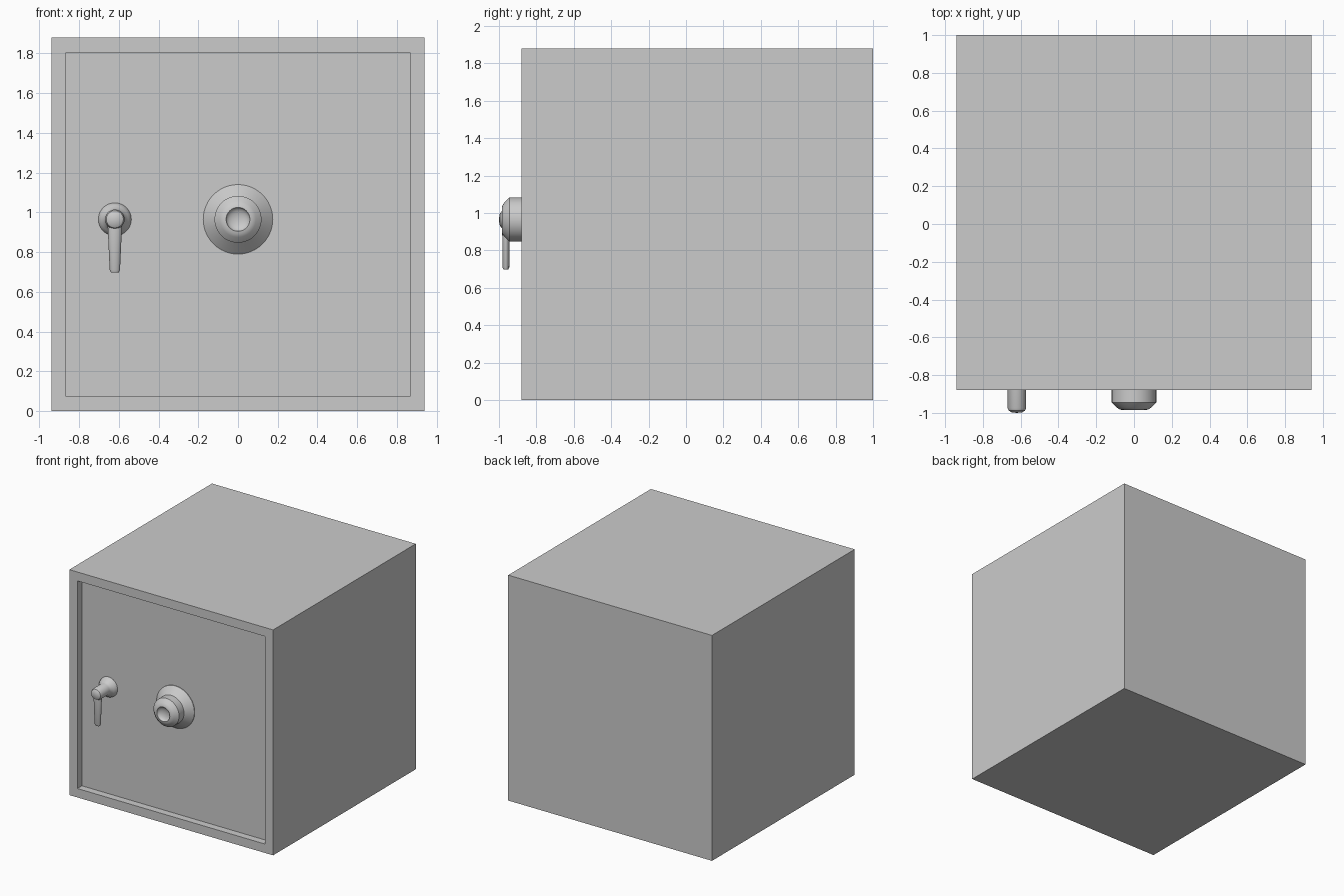
import bpy, bmesh, math
from mathutils import Matrix

if "Cube" in bpy.data.objects:
    bpy.data.objects.remove(bpy.data.objects["Cube"])

grey = bpy.data.materials.new("plain_grey")
grey.diffuse_color = (0.6, 0.6, 0.6, 1)
grey.use_nodes = True
grey.node_tree.nodes["Principled BSDF"].inputs["Base Color"].default_value = grey.diffuse_color

FRONT, DOOR = -0.88, -0.82   # front rim and recessed door planes
HUB_Z = 0.965                # height of dial and handle


def finish(name, bm, smooth=None):
    bmesh.ops.recalc_face_normals(bm, faces=bm.faces)
    mesh = bpy.data.meshes.new(name)
    bm.to_mesh(mesh)
    bm.free()
    mesh.materials.append(grey)
    ob = bpy.data.objects.new(name, mesh)
    bpy.context.collection.objects.link(ob)
    if smooth:
        bpy.ops.object.select_all(action='DESELECT')
        ob.select_set(True)
        bpy.context.view_layer.objects.active = ob
        bpy.ops.object.shade_smooth_by_angle(angle=math.radians(smooth))
    return ob


def turned(name, x, profile, smooth=30, n=48):
    """Spin (radius, y) points round a y-directed axis at (x, HUB_Z)."""
    bm = bmesh.new()
    verts = [bm.verts.new((x + r, y, HUB_Z)) for r, y in profile]
    edges = [bm.edges.new(p) for p in zip(verts, verts[1:])]
    bmesh.ops.spin(bm, geom=verts + edges, cent=(x, 0, HUB_Z), axis=(0, 1, 0),
                   angle=math.tau, steps=n, use_merge=False)
    bmesh.ops.remove_doubles(bm, verts=bm.verts, dist=0.0001)
    return finish(name, bm, smooth)


# Cabinet: box with the door panel inset and pushed back
bm = bmesh.new()
bmesh.ops.create_cube(bm, size=1.88, matrix=Matrix.Translation((0, 0.06, 0.94)))
front = min(bm.faces, key=lambda f: f.calc_center_median().y)
bmesh.ops.inset_region(bm, faces=[front], thickness=0.105)
panel = bmesh.ops.extrude_discrete_faces(bm, faces=[front])["faces"]
bmesh.ops.translate(bm, verts=panel[0].verts, vec=(0, DOOR - FRONT, 0))
finish("cabinet", bm)

# Combination dial: flared skirt, knob with bevelled rim and dished face
dish = [(0.06 * math.cos(t), -0.985 + 0.03 * math.sin(t))
        for t in (i * math.pi / 12 for i in range(7))]
turned("dial", 0, [(0, DOOR), (0.175, DOOR), (0.175, DOOR - 0.005), (0.118, FRONT),
                   (0.118, -0.945), (0.09, -0.972), (0.075, -0.982)] + dish)

# Handle post: flared foot narrowing to a domed spindle
HX = -0.62
turned("handle_post", HX, [(0, DOOR), (0.083, DOOR), (0.08, -0.832), (0.068, -0.848),
                           (0.054, -0.864), (0.049, FRONT), (0.049, -0.975),
                           (0.043, -0.988), (0.028, -0.997), (0, -1)])

# Handle lever: tapered oval bar hanging from the post
bm = bmesh.new()
rings = []
for z, rx, ry in ((0.95, 0.037, 0.02), (0.71, 0.026, 0.018), (0.698, 0.02, 0.013)):
    rings.append([bm.verts.new((HX + rx * math.cos(a), -0.963 + ry * math.sin(a), z))
                  for a in (i * math.tau / 24 for i in range(24))])
for lo, hi in zip(rings, rings[1:]):
    for i in range(24):
        j = (i + 1) % 24
        bm.faces.new((lo[i], lo[j], hi[j], hi[i]))
bm.faces.new(rings[0])
bm.faces.new(rings[-1])
finish("handle_lever", bm, 30)
